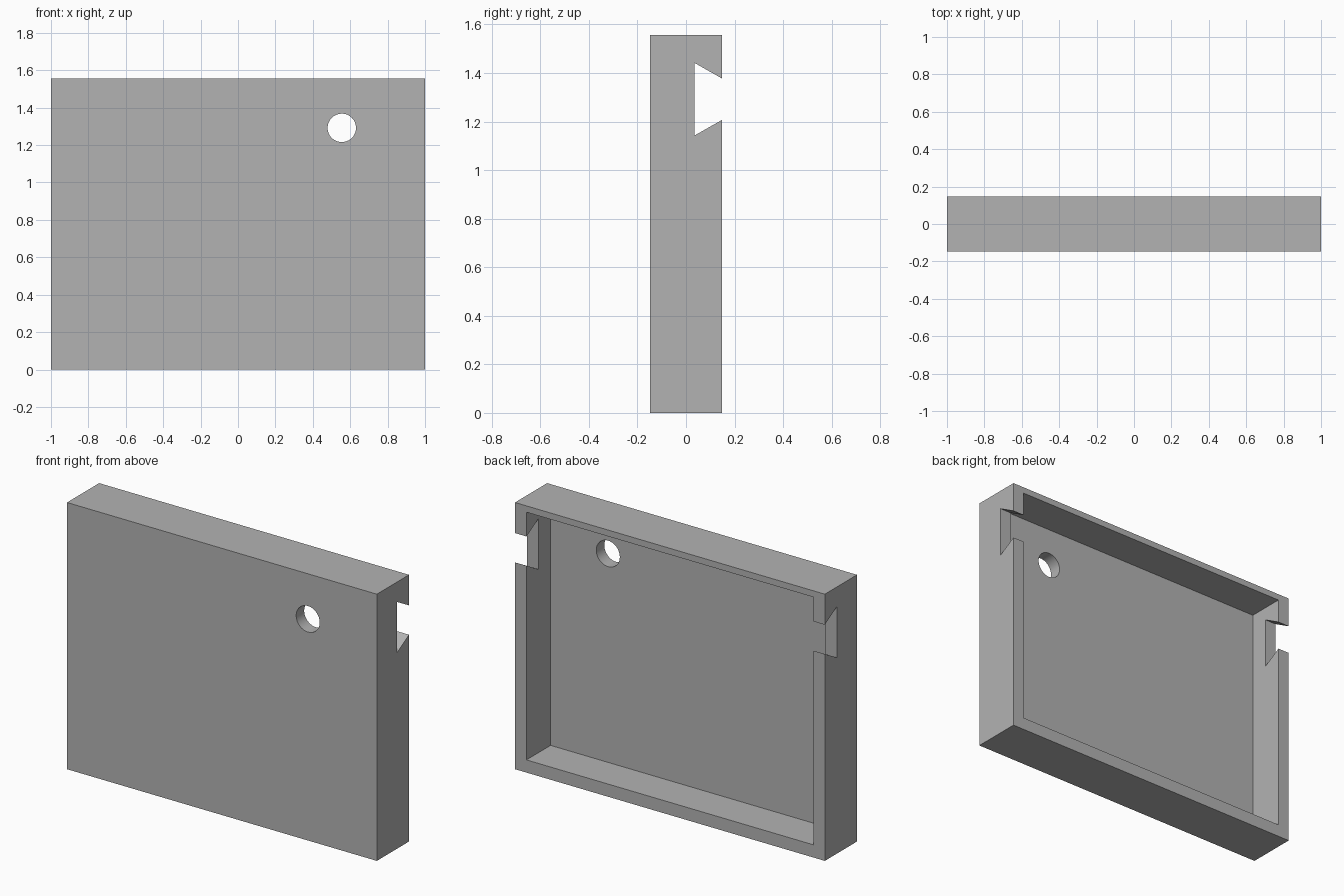
import bpy
import bmesh
from mathutils import Matrix, Vector

default = bpy.data.objects.get("Cube")
if default:
    bpy.data.objects.remove(default, do_unlink=True)

WIDTH, DEPTH, HEIGHT = 2.0, 0.296, 1.556
WALL, TOP_WALL = 0.074, 0.037
BACK = DEPTH / 2
FEATURE_Z = 1.292   # shared height of the hole and the dovetail slot
OVER = 0.1          # how far cutters reach past the surface

grey = bpy.data.materials.new("plain grey")
grey.use_nodes = True
colour = (0.45, 0.45, 0.45, 1)
grey.diffuse_color = colour
grey.node_tree.nodes["Principled BSDF"].inputs["Base Color"].default_value = colour


def add_object(name, bm):
    bmesh.ops.recalc_face_normals(bm, faces=bm.faces)
    mesh = bpy.data.meshes.new(name)
    bm.to_mesh(mesh)
    bm.free()
    mesh.materials.append(grey)
    obj = bpy.data.objects.new(name, mesh)
    bpy.context.collection.objects.link(obj)
    return obj


def box(name, low, high):
    low, high = Vector(low), Vector(high)
    bm = bmesh.new()
    bmesh.ops.create_cube(bm, size=1, matrix=Matrix.Translation((low + high) / 2)
                          @ Matrix.Diagonal((high - low).to_4d()))
    return add_object(name, bm)


# Outer block of the tray
tray = box("tray", (-WIDTH / 2, -BACK, 0), (WIDTH / 2, BACK, HEIGHT))

# Recess open to the back, with a thinner wall along the top
inner = WIDTH / 2 - WALL
recess = box("recess_cutter", (-inner, -BACK + WALL, WALL),
             (inner, BACK + OVER, HEIGHT - TOP_WALL))

# Round hole through the front plate
bm = bmesh.new()
bmesh.ops.create_cone(bm, cap_ends=True, segments=48, radius1=0.076, radius2=0.076,
                      depth=1, matrix=Matrix.Translation((0.555, 0, FEATURE_Z))
                      @ Matrix.Rotation(1.5707963, 4, "X"))
hole = add_object("hole_cutter", bm)

# Dovetail slot across both side walls, narrowing toward the back
slot_floor, floor_half, mouth_half = 0.036, 0.149, 0.0855
slope = (mouth_half - floor_half) / (BACK - slot_floor)
end = BACK + 0.03
end_half = floor_half + slope * (end - slot_floor)
profile = [(slot_floor, -floor_half), (end, -end_half),
           (end, end_half), (slot_floor, floor_half)]
bm = bmesh.new()
start = -WIDTH / 2 - OVER
face = bm.faces.new([bm.verts.new((start, y, FEATURE_Z + z)) for y, z in profile])
swept = bmesh.ops.extrude_face_region(bm, geom=[face])["geom"]
bmesh.ops.translate(bm, vec=(WIDTH + 2 * OVER, 0, 0),
                    verts=[g for g in swept if isinstance(g, bmesh.types.BMVert)])
slot = add_object("slot_cutter", bm)

# Cut the block, then discard the cutters
bpy.ops.object.select_all(action="DESELECT")
tray.select_set(True)
bpy.context.view_layer.objects.active = tray
for cutter in (recess, hole, slot):
    cutter.hide_render = True
    cut = tray.modifiers.new(cutter.name, "BOOLEAN")
    cut.operation = "DIFFERENCE"
    cut.solver = "EXACT"
    cut.object = cutter
    bpy.ops.object.modifier_apply(modifier=cut.name)
    bpy.data.objects.remove(cutter, do_unlink=True)

bpy.ops.object.shade_smooth_by_angle(angle=0.5)
